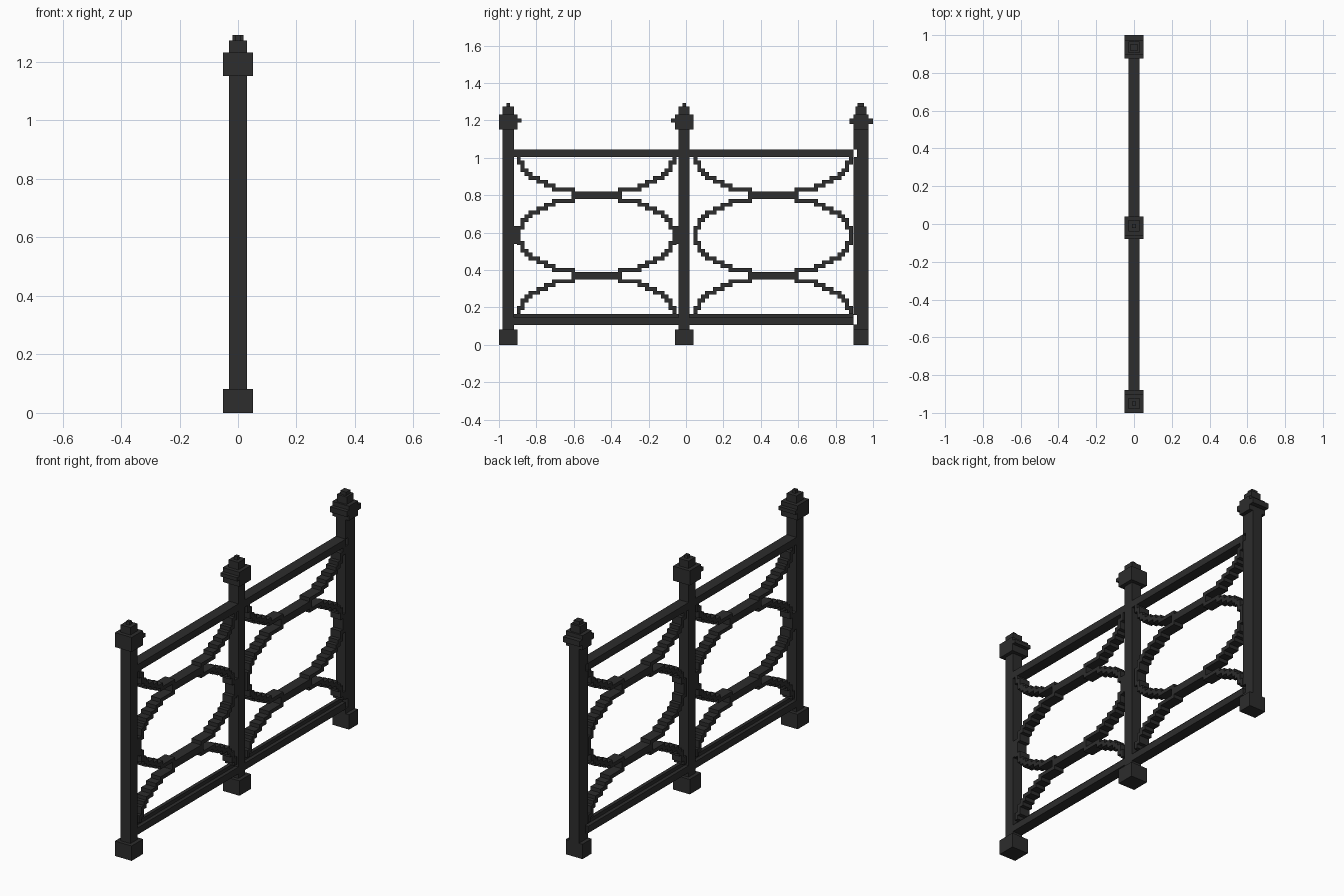
import bpy
import bmesh
import math

cube = bpy.data.objects.get("Cube")
if cube:
    bpy.data.objects.remove(cube, do_unlink=True)

# Single dark iron colour
IRON = (0.026, 0.026, 0.026, 1.0)
iron = bpy.data.materials.new("dark_iron")
iron.use_nodes = True
iron.diffuse_color = IRON
iron.node_tree.nodes["Principled BSDF"].inputs["Base Color"].default_value = IRON

UNIT = 0.0205          # block size
HALF_POST = 0.03       # half thickness of posts, rails and scrolls
HALF_BASE = 0.051      # half width of feet and caps


def build(name, blocks):
    """Make one object from blocks given as (half_x, y0, y1, z0, z1)."""
    bm = bmesh.new()
    for hx, y0, y1, z0, z1 in blocks:
        made = bmesh.ops.create_cube(bm, size=1)["verts"]
        bmesh.ops.scale(bm, vec=(2 * hx, y1 - y0, z1 - z0), verts=made)
        bmesh.ops.translate(bm, vec=(0, (y0 + y1) / 2, (z0 + z1) / 2), verts=made)
    mesh = bpy.data.meshes.new(name)
    bm.to_mesh(mesh)
    bm.free()
    mesh.materials.append(iron)
    obj = bpy.data.objects.new(name, mesh)
    bpy.context.collection.objects.link(obj)


def centred(hx, y, hy, z0, z1):
    return (hx, y - hy, y + hy, z0, z1)


# Front and middle posts: foot, shaft, cap with one ledge, stepped finial
for name, y in (("front", -0.95), ("middle", -0.01)):
    build(name + "_post", [centred(HALF_POST, y, HALF_POST, 0.082, 1.152)])
    build(name + "_foot", [centred(HALF_BASE, y, 0.05, 0, 0.082)])
    ledge = y + 0.05 if name == "front" else y - 0.07
    build(name + "_cap", [centred(HALF_BASE, y, 0.05, 1.152, 1.232),
                          (HALF_BASE, ledge, ledge + 0.02, 1.19, 1.21)])
    build(name + "_finial", [centred(HALF_POST, y, HALF_POST, 1.232, 1.273),
                             centred(0.01, y, 0.01, 1.273, 1.292)])

# Back post: shaft with a facing strip notched at the rails
BACK = 0.935
build("back_post", [(HALF_POST, 0.915, 0.975, 0.082, 1.152)]
      + [(HALF_POST, 0.895, 0.915, z0, z1)
         for z0, z1 in ((0.082, 0.11), (0.16, 1.005), (1.045, 1.152))])
build("back_foot", [centred(HALF_BASE, BACK, 0.04, 0, 0.082)])
build("back_cap", [centred(HALF_BASE, BACK, 0.04, 1.152, 1.232),
                   (HALF_BASE, 0.875, 0.895, 1.18, 1.21),
                   (HALF_BASE, 0.975, 1.0, 1.18, 1.21)])
build("back_finial", [centred(HALF_POST, BACK, HALF_POST, 1.232, 1.273),
                      centred(0.018, BACK, 0.018, 1.273, 1.292)])


def stepped_oval(y, z, low, high):
    """Blocks tracing an oval on the grid, kept between two heights."""
    rows = {}
    for i in range(1440):
        a = math.radians(i / 4)
        col, row = round(20 * math.cos(a)), round(10 * math.sin(a))
        if low < z + row * UNIT < high:
            rows.setdefault(row, set()).add(col)
    blocks = []
    wide = UNIT * 1.015
    for row, cols in rows.items():
        z0 = z + (row - 0.5) * UNIT
        for side in (-1, 1):
            # One run of blocks on each half of the row
            run = [c for c in cols if c * side >= 0]
            if run:
                blocks.append((HALF_POST, y + (min(run) - 0.5) * wide,
                               y + (max(run) + 0.5) * wide, z0, z0 + UNIT))
    return blocks


# Rails and scrollwork of the two panels
for name, y0, y1 in (("front", -0.92, -0.04), ("back", 0.02, 0.895)):
    build(name + "_top_rail", [(HALF_POST, y0, y1, 1.005, 1.045)])
    build(name + "_bottom_rail", [(HALF_POST, y0, y1, 0.107, 0.145),
                                  (0.01, y0, y1, 0.145, 0.165)])
    mid = -0.478 if name == "front" else 0.466
    build(name + "_oval", stepped_oval(mid, 0.585, 0, 2))
    build(name + "_upper_arch", stepped_oval(mid, 1.015, 0, 1.0))
    build(name + "_lower_arch", stepped_oval(mid, 0.155, 0.16, 2))

# Blocks tying the front oval to its posts
build("oval_ties", [(HALF_POST, -0.92, -0.89, 0.54, 0.635),
                    (HALF_POST, -0.07, -0.04, 0.54, 0.635)])
